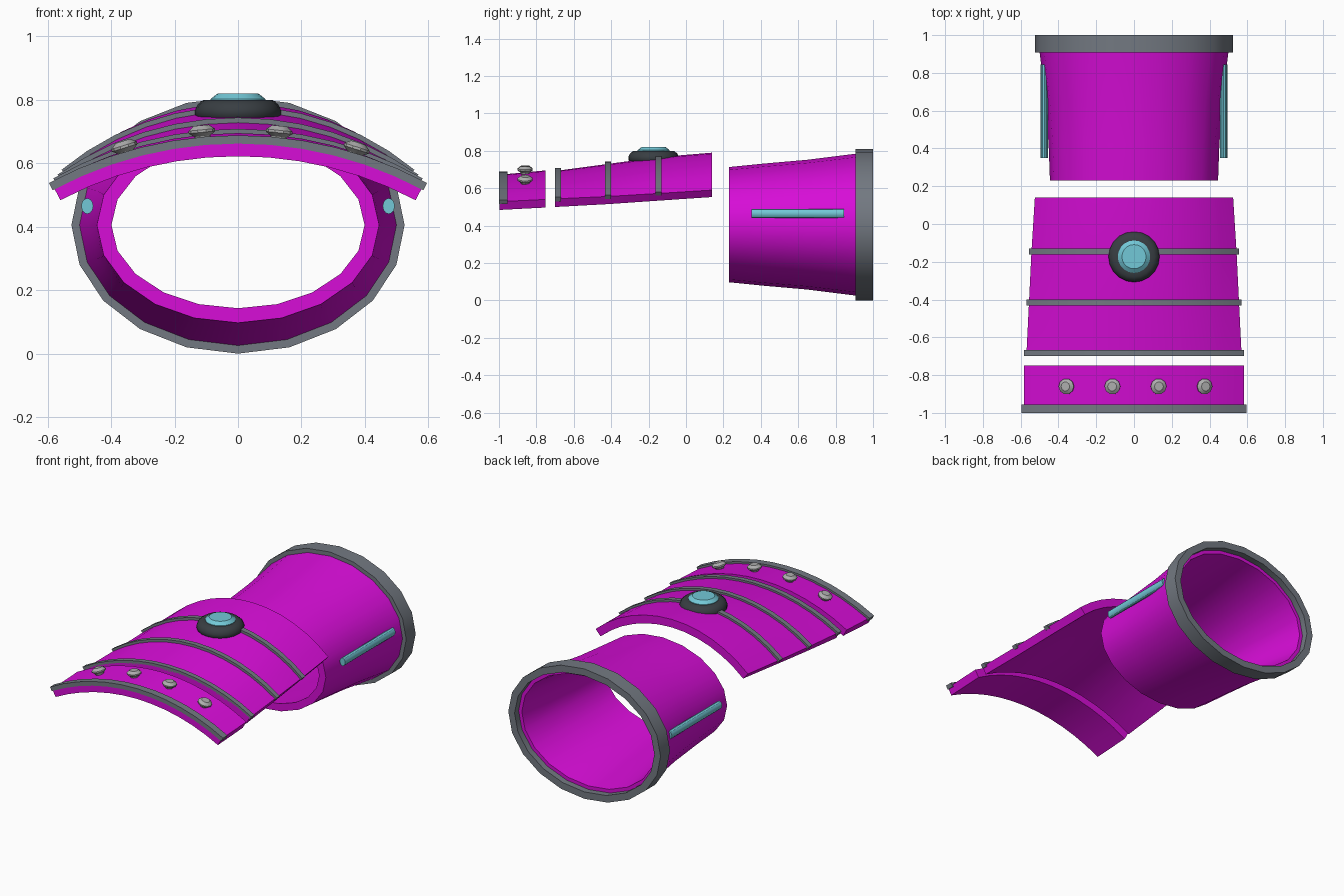
import bpy, bmesh
from math import sin, cos, pi, asin, sqrt, radians
from mathutils import Vector, Matrix

if "Cube" in bpy.data.objects:
    bpy.data.objects.remove(bpy.data.objects["Cube"])


def material(name, r, g, b):
    m = bpy.data.materials.new(name)
    m.use_nodes = True
    m.diffuse_color = (r, g, b, 1)
    m.node_tree.nodes["Principled BSDF"].inputs["Base Color"].default_value = (r, g, b, 1)
    return m


MAGENTA = material("magenta", 0.68, 0.004, 0.68)
STEEL = material("steel grey", 0.17, 0.19, 0.22)
DARK = material("dark grey", 0.04, 0.048, 0.055)
CYAN = material("cyan", 0.17, 0.58, 0.68)
SILVER = material("silver", 0.42, 0.42, 0.42)


def loft(name, rings, mat, wrap=False, matrix=None, angle=30):
    """Skin rings of points; wrap joins last to first, otherwise both ends are capped."""
    bm = bmesh.new()
    vs = [[bm.verts.new(p) for p in ring] for ring in rings]
    n = len(vs[0])
    for a, b in zip(vs, vs[1:] + (vs[:1] if wrap else [])):
        for i in range(n):
            j = (i + 1) % n
            bm.faces.new((a[i], a[j], b[j], b[i]))
    if not wrap:
        for r in (vs[0], vs[-1]):
            for i in range(n // 2 - 1):
                bm.faces.new((r[i], r[i + 1], r[n - 2 - i], r[n - 1 - i]))
    bmesh.ops.recalc_face_normals(bm, faces=bm.faces)
    mesh = bpy.data.meshes.new(name)
    bm.to_mesh(mesh)
    bm.free()
    mesh.materials.append(mat)
    ob = bpy.data.objects.new(name, mesh)
    bpy.context.collection.objects.link(ob)
    if matrix is not None:
        ob.matrix_world = matrix
    bpy.ops.object.select_all(action="DESELECT")
    ob.select_set(True)
    bpy.context.view_layer.objects.active = ob
    bpy.ops.object.shade_smooth_by_angle(angle=radians(angle))
    return ob


def oval(y, rx, rz, n=20, cx=0, cz=0.405):
    return [(cx + rx * sin(2 * pi * i / n), y, cz - rz * cos(2 * pi * i / n)) for i in range(n)]


def disc(r, z, n=16):
    return [(r * cos(2 * pi * i / n), r * sin(2 * pi * i / n), z) for i in range(n)]


def arch(y, half, top, edge, out, inn, extra=0.0, n=12):
    """Cross-section of an arched plate between two offsets from its surface."""
    d = top - edge
    rad = (half * half + d * d) / (2 * d)
    a = asin(half / rad) + extra
    ts = [a * (2 * i / n - 1) for i in range(n + 1)]
    ring = [((rad + out) * sin(t), y, top - rad + (rad + out) * cos(t)) for t in ts]
    return ring + [((rad + inn) * sin(t), y, top - rad + (rad + inn) * cos(t)) for t in reversed(ts)]


def section_at(sections, y):
    for a, b in zip(sections, sections[1:]):
        if b[0] <= y <= a[0]:
            return Vector(a).lerp(Vector(b), (a[0] - y) / (a[0] - b[0]))


# Forearm cuff: a flared oval tube with an even wall
flare = [(0.23, 0.445, 0.308), (0.42, 0.452, 0.327), (0.65, 0.468, 0.347), (0.96, 0.506, 0.386)]
wall = 0.046
outer = [oval(*f) for f in flare]
inner = [oval(y, rx - wall, rz - wall) for y, rx, rz in reversed(flare)]
loft("forearm_cuff", outer + inner, MAGENTA, wrap=True)

# Band around the wide end of the cuff
loft("cuff_band", [oval(0.907, 0.525, 0.405), oval(1.0, 0.525, 0.405),
                   oval(1.0, 0.482, 0.362), oval(0.907, 0.482, 0.362)], STEEL, wrap=True)

# Glowing rods on both sides of the cuff
for side, label in ((1, "left"), (-1, "right")):
    loft("side_rod_" + label, [oval(y, 0.019, 0.025, 12, side * 0.475, 0.465) for y in (0.35, 0.845)], CYAN)

# Arched plates: y, half width, crown height, edge height
hand = [(0.14, 0.525, 0.79, 0.59), (-0.148, 0.543, 0.766, 0.572),
        (-0.415, 0.556, 0.73, 0.556), (-0.70, 0.57, 0.692, 0.543)]
knuckle = [(-0.75, 0.583, 0.695, 0.54), (-0.997, 0.583, 0.672, 0.528)]
for name, sections in (("hand_plate", hand), ("knuckle_plate", knuckle)):
    loft(name, [arch(*s, 0, -0.05) for s in sections], MAGENTA)

# Raised strips across the plates
strips = [("rear_strip", hand, -0.13, -0.162), ("middle_strip", hand, -0.40, -0.432),
          ("front_strip", hand, -0.668, -0.70), ("knuckle_strip", knuckle, -0.955, -0.997)]
for name, sections, y0, y1 in strips:
    y_mid = (y0 + y1) / 2
    _, half, top, edge = section_at(sections, y_mid)
    push = 0.003 if sections is knuckle else 0
    loft(name, [arch(y, half, top, edge, 0.014, -0.012, 0.006)
                for y in (y0, y1 - push)], STEEL)

# Round emitter on the hand plate
spot = Matrix.Translation((0, -0.173, 0))
loft("emitter_base", [disc(r, z, 20) for r, z in
                      ((0.105, 0.722), (0.125, 0.738), (0.135, 0.752), (0.135, 0.768),
                       (0.127, 0.785), (0.108, 0.8), (0.08, 0.8))], DARK, matrix=spot, angle=40)
loft("emitter_lens", [disc(r, z, 20) for r, z in ((0.086, 0.79), (0.086, 0.803), (0.064, 0.82))],
     CYAN, matrix=spot, angle=20)

# Row of studs standing on the knuckle plate
_, half, top, edge = section_at(knuckle, -0.86)
rad = (half ** 2 + (top - edge) ** 2) / (2 * (top - edge))
for k in range(4):
    x = 0.008 + (k - 1.5) * 0.244
    z = top - rad + sqrt(rad * rad - x * x) + 0.022
    place = Matrix.Translation((x, -0.86, z)) @ Matrix.Rotation(asin(x / rad), 4, "Y")
    loft("stud_%d" % (k + 1), [disc(r, h, 10) for r, h in
                               ((0.022, -0.026), (0.026, -0.016), (0.042, -0.004),
                                (0.042, 0.004), (0.024, 0.018))], SILVER, matrix=place)
